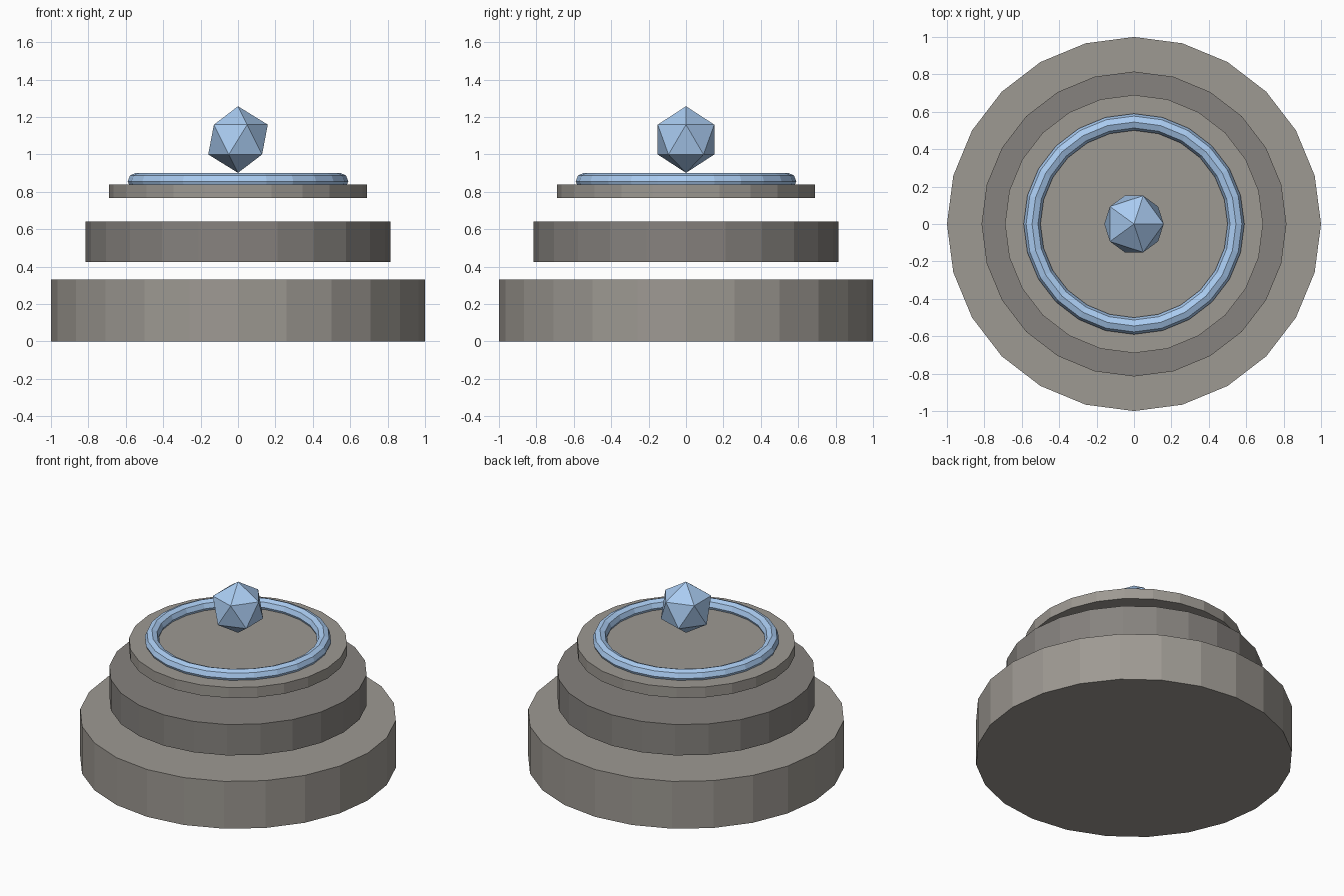
import bpy

if "Cube" in bpy.data.objects:
    bpy.data.objects.remove(bpy.data.objects["Cube"])


def material(name, rgb):
    mat = bpy.data.materials.new(name)
    mat.diffuse_color = (*rgb, 1.0)
    mat.use_nodes = True
    mat.node_tree.nodes["Principled BSDF"].inputs["Base Color"].default_value = mat.diffuse_color
    return mat


def finish(name, mat):
    obj = bpy.context.object
    obj.name = name
    obj.data.materials.append(mat)
    bpy.ops.object.shade_flat()


stone = material("stone", (0.34, 0.32, 0.29))
dark_stone = material("dark_stone", (0.24, 0.225, 0.21))
crystal_blue = material("crystal_blue", (0.40, 0.60, 0.88))

# Three separate floating tiers: name, radius, bottom, top, material
tiers = [
    ("base_tier", 1.0, 0.0, 0.33, stone),
    ("middle_tier", 0.815, 0.425, 0.64, dark_stone),
    ("top_tier", 0.69, 0.767, 0.84, stone),
]
for name, radius, bottom, top, mat in tiers:
    bpy.ops.mesh.primitive_cylinder_add(
        vertices=24, radius=radius, depth=top - bottom,
        location=(0, 0, (bottom + top) / 2))
    finish(name, mat)

# Glowing ring half sunk into the top tier
bpy.ops.mesh.primitive_torus_add(
    major_segments=24, minor_segments=8, major_radius=0.545,
    minor_radius=0.045, location=(0, 0, 0.856))
finish("ring", crystal_blue)

# Faceted crystal hovering over the centre
bpy.ops.mesh.primitive_ico_sphere_add(
    subdivisions=1, radius=0.178, location=(0, 0, 1.079))
finish("crystal", crystal_blue)
